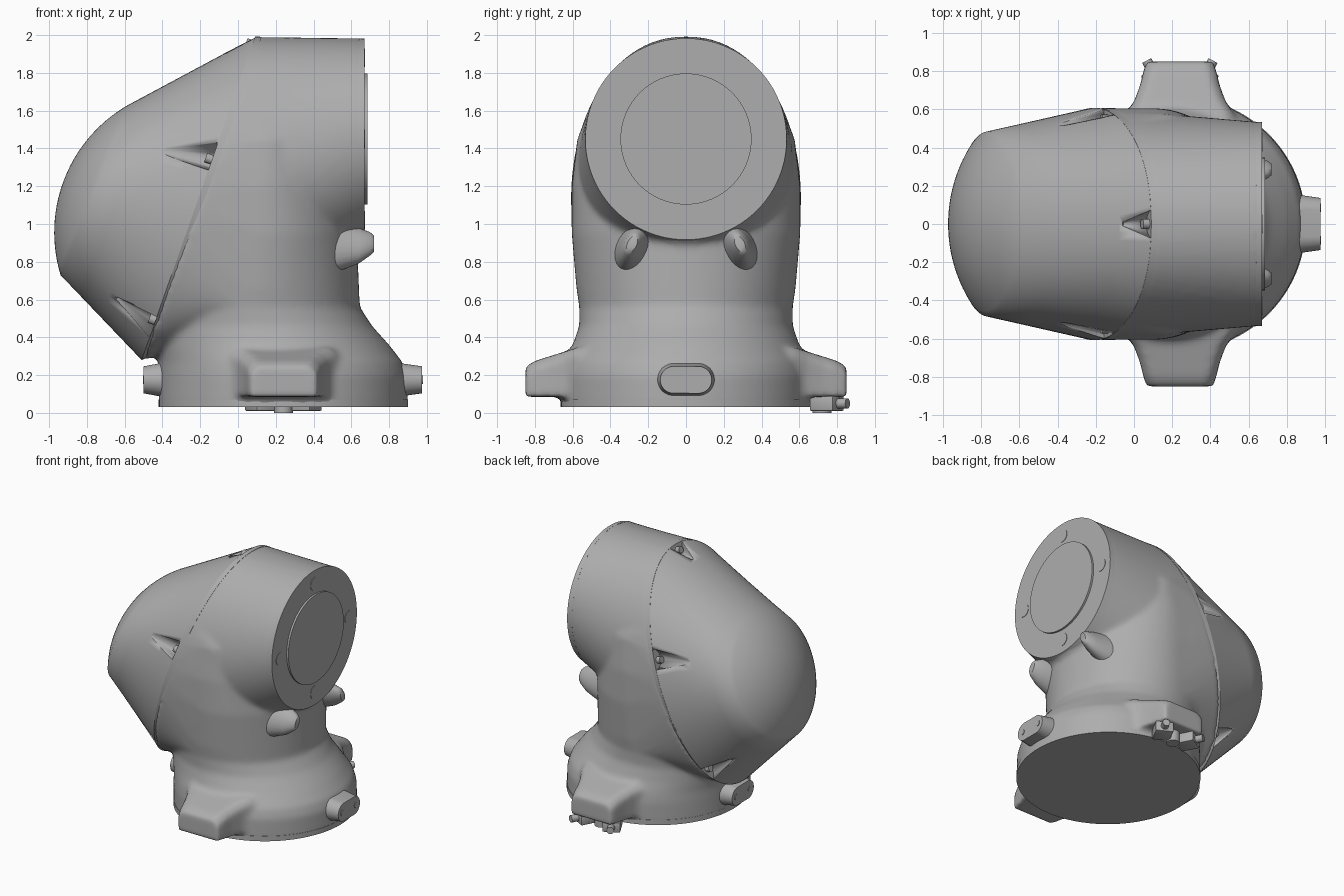
import bpy, bmesh
from math import cos, sin, pi, radians, asin, copysign
from mathutils import Vector, Matrix

if "Cube" in bpy.data.objects:
    bpy.data.objects.remove(bpy.data.objects["Cube"])

GREY = (0.42, 0.42, 0.42, 1)
mat = bpy.data.materials.new("cast grey")
mat.use_nodes = True
mat.diffuse_color = GREY
mat.node_tree.nodes["Principled BSDF"].inputs["Base Color"].default_value = GREY

X, Y, Z = Vector((1, 0, 0)), Vector((0, 1, 0)), Vector((0, 0, 1))


def finish(bm, name, angle=35):
    bmesh.ops.recalc_face_normals(bm, faces=bm.faces)
    mesh = bpy.data.meshes.new(name)
    bm.to_mesh(mesh)
    bm.free()
    mesh.materials.append(mat)
    ob = bpy.data.objects.new(name, mesh)
    bpy.context.collection.objects.link(ob)
    bpy.ops.object.select_all(action='DESELECT')
    ob.select_set(True)
    bpy.context.view_layer.objects.active = ob
    bpy.ops.object.shade_smooth_by_angle(angle=radians(angle))
    return ob


def ring(c, u, v, n=96, power=1):
    # power below 1 makes the ellipse fuller across v
    return [Vector(c) + u * cos(t) + v * copysign(abs(sin(t)) ** power, sin(t))
            for t in (2 * pi * i / n for i in range(n))]


def loft(bm, rings):
    rows = [[bm.verts.new(p) for p in r] for r in rings]
    n = len(rows[0])
    for a, b in zip(rows, rows[1:]):
        for i in range(n):
            j = (i + 1) % n
            bm.faces.new((a[i], a[j], b[j], b[i]))
    bm.faces.new(rows[0])
    bm.faces.new(rows[-1])


def solid(name, rings, angle=35):
    bm = bmesh.new()
    loft(bm, rings)
    return finish(bm, name, angle)


def rod(name, start, direction, length, r1, r2=None, n=32):
    d = Vector(direction).normalized()
    u = d.orthogonal().normalized()
    v = d.cross(u)
    r2 = r1 if r2 is None else r2
    s = Vector(start)
    return solid(name, [ring(s, u * r1, v * r1, n), ring(s + d * length, u * r2, v * r2, n)])


# Tilted seam between the housing and the rear cap
top, low = Vector((0.09, 0, 1.99)), Vector((-0.51, 0, 0.28))
seam_c, seam_u = (top + low) / 2, (top - low) / 2
seam_v = Y * 0.607
seam_n = Vector((-seam_u.z, 0, seam_u.x)).normalized()
seam = ring(seam_c, seam_u, seam_v, power=0.92)

# Round joint face
face_c, face_r = Vector((0.67, 0, 1.45)), 0.532
face = ring(face_c, Z * face_r, Y * face_r)


def between(a, b, t):
    return [p.lerp(q, t) for p, q in zip(a, b)]


def grown(points, k=1.002):
    c = sum(points, Vector()) / len(points)
    return [c + (p - c) * k for p in points]


# Housing: neck, shoulder, barrel and side ears melted into one casting
bm = bmesh.new()
neck = [(0.03, -0.42, 0.90, 0.66), (0.20, -0.42, 0.895, 0.66), (0.27, -0.42, 0.87, 0.645),
        (0.36, -0.44, 0.80, 0.60), (0.46, -0.45, 0.71, 0.565), (0.56, -0.46, 0.645, 0.565),
        (0.66, -0.45, 0.63, 0.58), (0.95, -0.42, 0.63, 0.605), (1.2, -0.40, 0.60, 0.605),
        (1.45, -0.20, 0.50, 0.575)]
neck = [ring(((a + b) / 2, 0, z), X * (b - a) / 2, Y * w) for z, a, b, w in neck]
loft(bm, neck)
bmesh.ops.bisect_plane(bm, geom=bm.verts[:] + bm.edges[:] + bm.faces[:],
                       plane_co=seam_c - seam_n * 0.01, plane_no=seam_n, clear_outer=True)
bmesh.ops.holes_fill(bm, edges=[e for e in bm.edges if e.is_boundary])
loft(bm, [seam, face])
# shoulder: convex skin from the seam to the upper neck
skin = seam + [p for r in neck[5:] for p in r if (p - seam_c).dot(seam_n) < -0.01]
shell = bmesh.ops.convex_hull(bm, input=[bm.verts.new(p) for p in skin])
bmesh.ops.delete(bm, geom=[g for g in shell["geom_interior"] if isinstance(g, bmesh.types.BMVert)],
                 context='VERTS')
for s in (-1, 1):
    # each ear: distance from the axis, half width, top height
    rows = [(0.40, 0.37, 0.35), (0.58, 0.28, 0.345), (0.64, 0.24, 0.325), (0.72, 0.21, 0.30),
            (0.80, 0.19, 0.275), (0.85, 0.175, 0.245)]
    loft(bm, [[Vector((0.24 + x, s * y, z)) for x, z in
               ((-w, 0.085), (w, 0.085), (w, h - 0.04), (w - 0.04, h), (0.04 - w, h), (-w, h - 0.04))]
              for y, w, h in rows])
housing = finish(bm, "housing")
rm = housing.modifiers.new("melt", 'REMESH')
rm.mode = 'VOXEL'
rm.voxel_size = 0.018
rm.use_smooth_shade = True
sm = housing.modifiers.new("soften", 'SMOOTH')
sm.factor = 0.5
sm.iterations = 8

# Crisp edges of the casting
solid("seam_collar", [grown(seam), grown(between(seam, face, 0.06))])
solid("joint_flange", [between(seam, face, 0.95), grown(face)])
solid("base_rim", [ring((0.24, 0, z), X * 0.66, Y * 0.664) for z in (0.03, 0.07)])

# Rear cap: tapered loft ending in a spherical dome
rim_c, rim_r, rise = Vector((-0.76, 0, 1.18)), 0.485, 0.17
axis = Vector((-0.93, 0, 0.37)).normalized()
tilt = Vector((axis.z, 0, -axis.x))
R = (rim_r ** 2 + rise ** 2) / (2 * rise)
ball_c = rim_c - axis * (R - rise)
a0 = asin(rim_r / R)
rings = [seam]
rings += [between(seam, ring(rim_c, tilt * rim_r, Y * rim_r), t / 4) for t in range(1, 4)]
for i in range(14):
    a = a0 * (1 - i / 14)
    r = R * sin(a)
    rings.append(ring(ball_c + axis * R * cos(a), tilt * r, Y * r))
cap = solid("rear_cap", rings, 60)

# Tapering screw pockets that run from the seam along the cap
for deg, length, lift in ((0, 0.18, 0), (75, 0.33, 0.22), (-75, 0.33, 0.22), (143, 0.26, 0), (-143, 0.26, 0)):
    t = radians(deg)
    p = seam_c + seam_u * cos(t) + seam_v * copysign(abs(sin(t)) ** 0.92, t)
    along = (rim_c + tilt * rim_r * cos(t) + Y * rim_r * sin(t) - p).normalized() + Z * lift
    inward = (seam_c - p).normalized()
    hole = rod("pocket_cutter", p - along * 0.01, along, length, 0.08, 0.01, 24)
    hole.hide_render = True
    hole.hide_set(True)
    hole.display_type = 'WIRE'
    b = cap.modifiers.new("pocket", 'BOOLEAN')
    b.operation, b.object, b.solver = 'DIFFERENCE', hole, 'EXACT'
    rod("cap_screw", p + inward * 0.045 - seam_n * 0.01, seam_n, 0.045, 0.026, n=20)

# Joint face: raised cover and four shallow plugs
rod("joint_cover", face_c - X * 0.02, X, 0.035, 0.347, n=96)
for k in range(4):
    a = k * pi / 2
    p = face_c + (Y * cos(a) + Z * sin(a)) * 0.43
    rod("flange_plug", p - X * 0.02, X, 0.023, 0.05)
rod("neck_plug", (0.59, 0, 0.74), X, 0.045, 0.045)

# Tapered lugs leaning outward below the joint face
for s in (-1, 1):
    lean = Matrix.Rotation(s * radians(25), 3, 'X')
    solid("lug", [ring((x, s * y, z), lean @ Y * w, lean @ Z * h, 24) for x, y, z, w, h in
                  ((0.50, 0.27, 0.88, 0.10, 0.15), (0.64, 0.28, 0.885, 0.06, 0.10),
                   (0.70, 0.285, 0.895, 0.04, 0.065), (0.72, 0.285, 0.895, 0.025, 0.045))], 50)


def pill(x, scale):
    # oval outline with its long side across
    pts = ring((x, 0, 0.175), Y * 0.075 * scale, Z * 0.075 * scale, 48)
    return [p + Y * (0.065 if i < 12 or i >= 36 else -0.065) for i, p in enumerate(pts)]


# Oval connector bosses at both ends of the base
for s, x0, x1 in ((1, 0.82, 0.975), (-1, -0.38, -0.50)):
    solid("connector_boss", [pill(x0, 1.25), pill(x1, 0.95)])
    for side in (-1, 1):
        rod("connector_screw", (x1 - s * 0.01, side * 0.085, 0.175), X * s, 0.014, 0.022, n=20)

# Clamps and bolts under the rear ear
for s in (-1, 1):
    turn = Matrix.Rotation(radians(-s * 28), 3, 'Z')
    spot = Vector((0.24 + s * 0.115, 0.745, 0.05))
    bm = bmesh.new()
    bmesh.ops.create_cube(bm, size=1, matrix=Matrix.LocRotScale(
        spot, turn.to_quaternion(), Vector((0.13, 0.14, 0.08))))
    bmesh.ops.bevel(bm, geom=bm.edges[:], offset=0.008, segments=2, affect='EDGES', profile=0.5)
    finish(bm, "ear_clamp")
    rod("ear_bolt", spot + turn @ Y * 0.05, turn @ Y, 0.075, 0.027, n=20)
rod("base_pin", (0.24, 0.72, 0.0), Z, 0.1, 0.05)
